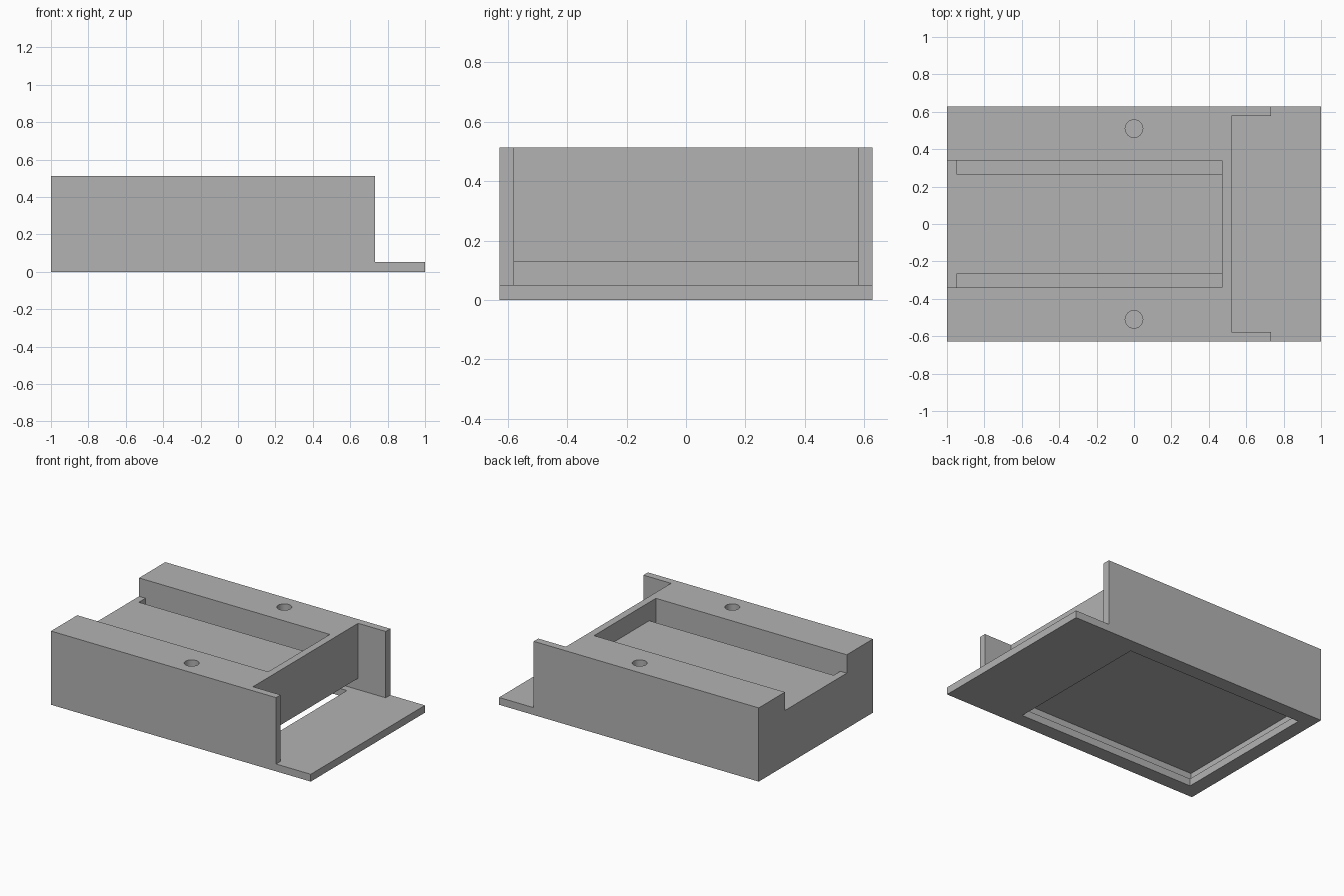
import bpy
import bmesh

cube = bpy.data.objects.get("Cube")
if cube:
    bpy.data.objects.remove(cube, do_unlink=True)

W, H, PLATE = 0.628, 0.513, 0.051      # half width, height, plate thickness
WALL_END, CEILING, CHANNEL_Z = 0.733, 0.13, 0.385
INNER = 0.578                          # half width between the side walls

grey = bpy.data.materials.new("plain grey")
grey.use_nodes = True
colour = (0.45, 0.45, 0.45, 1)
grey.diffuse_color = colour
grey.node_tree.nodes["Principled BSDF"].inputs["Base Color"].default_value = colour


def finish(bm, name):
    bmesh.ops.recalc_face_normals(bm, faces=bm.faces)
    mesh = bpy.data.meshes.new(name)
    bm.to_mesh(mesh)
    bm.free()
    mesh.materials.append(grey)
    obj = bpy.data.objects.new(name, mesh)
    bpy.context.collection.objects.link(obj)
    return obj


def extrude_y(name, profile, y0, y1):
    """Solid from an x-z outline, swept from y0 to y1."""
    bm = bmesh.new()
    face = bm.faces.new([bm.verts.new((x, y0, z)) for x, z in profile])
    ext = bmesh.ops.extrude_face_region(bm, geom=[face])
    moved = [v for v in ext["geom"] if isinstance(v, bmesh.types.BMVert)]
    bmesh.ops.translate(bm, verts=moved, vec=(0, y1 - y0, 0))
    return finish(bm, name)


def box(name, x0, x1, y0, y1, z0, z1):
    return extrude_y(name, [(x0, z0), (x1, z0), (x1, z1), (x0, z1)], y0, y1)


def cut(target, cutter):
    cutter.hide_render = True
    mod = target.modifiers.new("cut", 'BOOLEAN')
    mod.operation, mod.solver, mod.object = 'DIFFERENCE', 'EXACT', cutter
    bpy.context.view_layer.objects.active = target
    bpy.ops.object.modifier_apply(modifier=mod.name)
    bpy.data.objects.remove(cutter, do_unlink=True)


# Housing block with its projecting base plate
housing = extrude_y("housing", [(-1, 0), (1, 0), (1, PLATE), (WALL_END, PLATE),
                                (WALL_END, H), (-1, H)], -W, W)

# Low cavity above the plate, joined to the open bay at the end
cut(housing, extrude_y("cavity_cutter", [
    (-0.95, PLATE), (0.8, PLATE), (0.8, 0.7), (0.52, 0.7),
    (0.52, CEILING), (-0.95, CEILING)], -INNER, INNER))

# Window through the base plate
cut(housing, box("window_cutter", -0.9, 0.47, -0.527, 0.527, -0.1, 0.09))

# Open channel in the top
cut(housing, box("channel_cutter", -1.1, 0.47, -0.34, 0.34, CHANNEL_Z, 0.7))

# Slots beside the channel platform and screw holes in the side rails
for side in (-1, 1):
    y0, y1 = sorted((side * 0.267, side * 0.34))
    cut(housing, box("slot_cutter", -0.95, 0.47, y0, y1, 0.18, 0.7))
    bm = bmesh.new()
    bmesh.ops.create_cone(bm, cap_ends=True, segments=32,
                          radius1=0.047, radius2=0.047, depth=0.4)
    bmesh.ops.translate(bm, verts=bm.verts, vec=(0, side * 0.51, 0.46))
    cut(housing, finish(bm, "screw_hole_cutter"))

# Smooth hole walls, sharp block edges
bpy.ops.object.select_all(action='DESELECT')
housing.select_set(True)
bpy.context.view_layer.objects.active = housing
bpy.ops.object.shade_smooth_by_angle()
